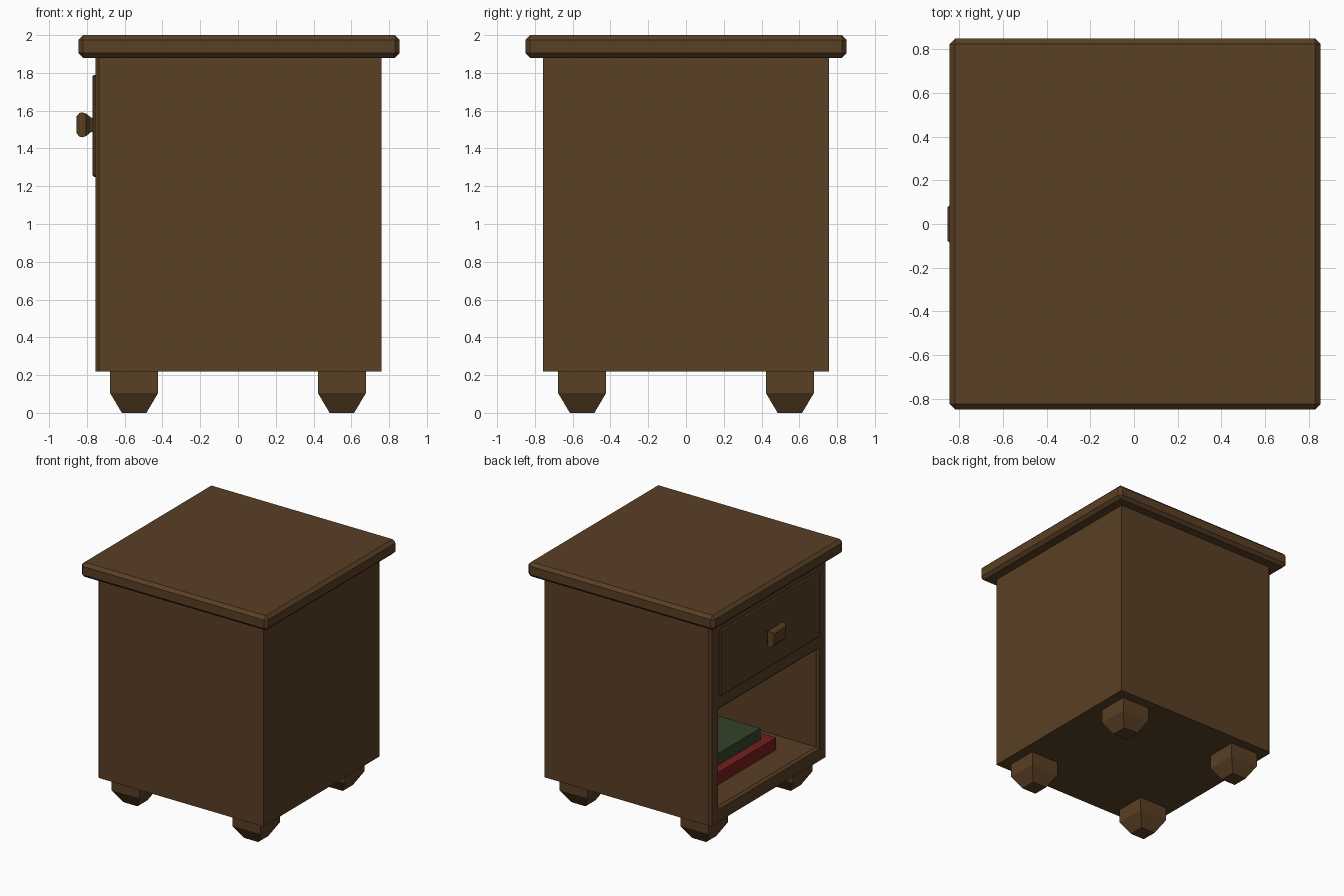
import bpy, bmesh

if "Cube" in bpy.data.objects:
    bpy.data.objects.remove(bpy.data.objects["Cube"])


def material(name, rgb):
    m = bpy.data.materials.new(name)
    m.diffuse_color = (*rgb, 1)
    m.use_nodes = True
    m.node_tree.nodes["Principled BSDF"].inputs["Base Color"].default_value = m.diffuse_color
    return m


WOOD = material("dark_wood", (0.10, 0.05, 0.018))
RED = material("red_cover", (0.18, 0.012, 0.012))
GREEN = material("green_cover", (0.035, 0.055, 0.022))


def finish(name, bm, mat):
    bmesh.ops.recalc_face_normals(bm, faces=bm.faces)
    mesh = bpy.data.meshes.new(name)
    bm.to_mesh(mesh)
    bm.free()
    mesh.materials.append(mat)
    obj = bpy.data.objects.new(name, mesh)
    bpy.context.collection.objects.link(obj)
    return obj


def box(name, x, y, z, mat, bevel=0.0):
    """Box from (min, max) ranges with an optional flat chamfer."""
    bm = bmesh.new()
    bmesh.ops.create_cube(bm, size=1)
    for v in bm.verts:
        for i, (lo, hi) in enumerate((x, y, z)):
            v.co[i] = lo if v.co[i] < 0 else hi
    if bevel:
        bmesh.ops.bevel(bm, geom=bm.edges[:], offset=bevel, segments=1,
                        affect='EDGES', profile=0.5)
    return finish(name, bm, mat)


def loft(name, sections, mat, place):
    """Skin rectangles (position, half_a, b_low, b_high) and cap both ends."""
    bm = bmesh.new()
    rings = [[bm.verts.new(place(t, a, b)) for a, b in
              ((-h, lo), (h, lo), (h, hi), (-h, hi))]
             for t, h, lo, hi in sections]
    for r, s in zip(rings, rings[1:]):
        for i in range(4):
            j = (i + 1) % 4
            bm.faces.new((r[i], r[j], s[j], s[i]))
    bm.faces.new(rings[0])
    bm.faces.new(rings[-1])
    return finish(name, bm, mat)


def along_x(t, a, b):
    return (t, a, b)


# Cabinet: outer shell, chamfered corners, then the open shelf recess
loft("cabinet_body", [
    (0.76, 0.757, 0.22, 1.885),
    (-0.735, 0.757, 0.22, 1.885),
    (-0.755, 0.737, 0.22, 1.885),
    (-0.755, 0.66, 0.32, 1.155),
    (-0.735, 0.64, 0.335, 1.135),
    (0.66, 0.64, 0.335, 1.135),
], WOOD, along_x)

# Overhanging top
box("table_top", (-0.845, 0.855), (-0.85, 0.85), (1.88, 2.0), WOOD, 0.025)

# Drawer front and faceted knob
box("drawer_front", (-0.77, -0.73), (-0.647, 0.647), (1.25, 1.79), WOOD, 0.008)
loft("drawer_knob", [(x, hy, 1.525 - hz, 1.525 + hz) for x, hy, hz in (
    (-0.765, 0.055, 0.035), (-0.78, 0.06, 0.04), (-0.805, 0.092, 0.06),
    (-0.825, 0.096, 0.066), (-0.84, 0.092, 0.062), (-0.855, 0.075, 0.045))],
    WOOD, along_x)

# Four tapered feet
for sx, side in ((-1, "open"), (1, "rear")):
    for sy, hand in ((-1, "near"), (1, "far")):
        loft(f"{side}_{hand}_foot",
             [(z, h, -h, h) for z, h in
              ((0.0, 0.065), (0.105, 0.127), (0.225, 0.127))], WOOD,
             lambda t, a, b: (sx * 0.55 + a, sy * 0.55 + b, t))

# Two books lying on the shelf
box("lower_book", (-0.52, 0.10), (-0.43, 0.43), (0.335, 0.435), RED)
box("upper_book", (-0.445, 0.08), (-0.33, 0.37), (0.435, 0.53), GREEN)
